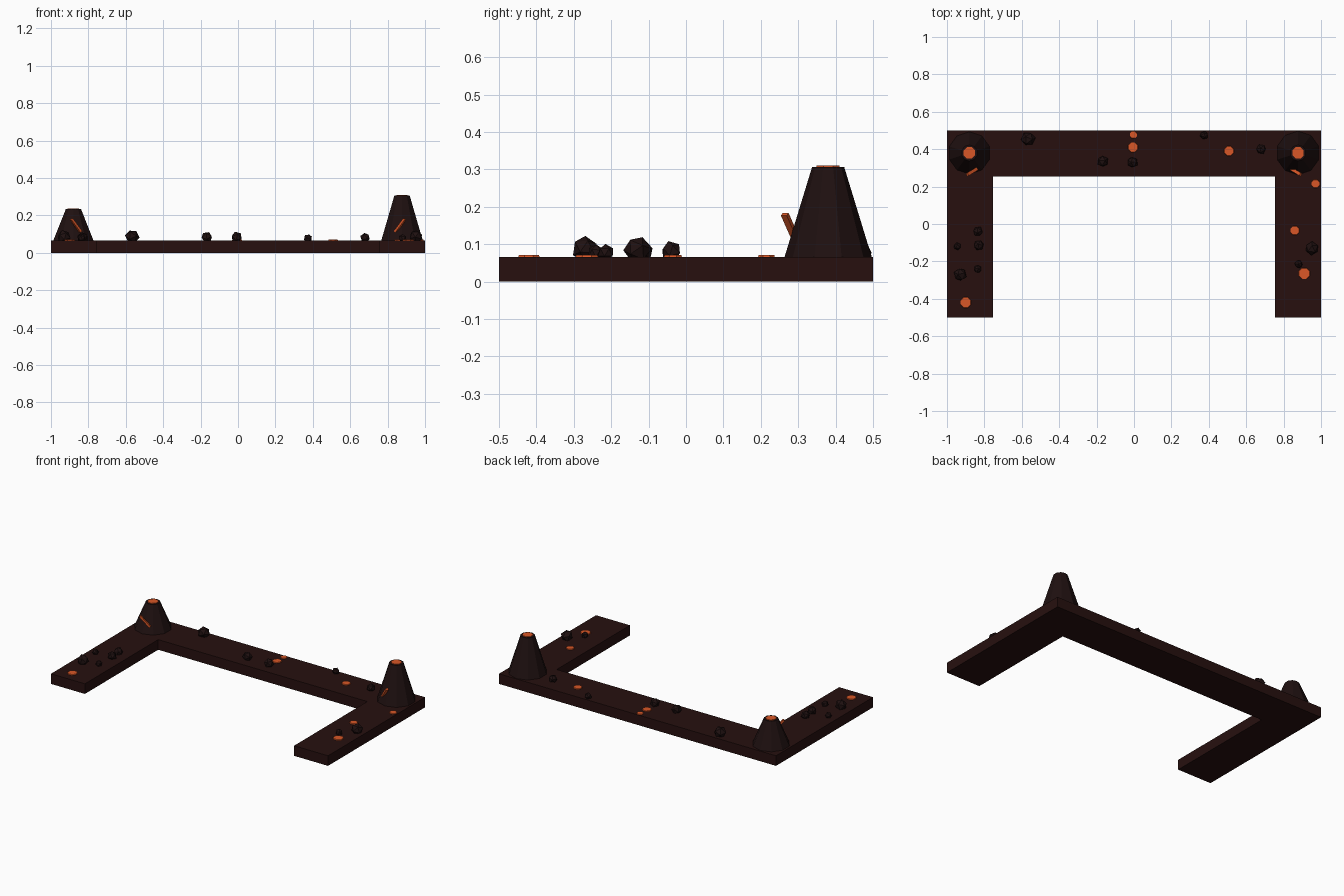
import bpy, bmesh, math, random
from mathutils import Vector, Matrix

if "Cube" in bpy.data.objects:
    bpy.data.objects.remove(bpy.data.objects["Cube"])

random.seed(4)
TOP = 0.066


def mat(name, rgb):
    m = bpy.data.materials.new(name)
    m.diffuse_color = (*rgb, 1)
    m.use_nodes = True
    m.node_tree.nodes["Principled BSDF"].inputs["Base Color"].default_value = m.diffuse_color
    return m


BASALT = mat("dark basalt", (0.020, 0.0052, 0.0048))
ROCK = mat("charred rock", (0.0135, 0.0052, 0.0052))
LAVA = mat("glowing lava", (0.70, 0.095, 0.02))


def finish(name, bm, material):
    bmesh.ops.recalc_face_normals(bm, faces=bm.faces)
    me = bpy.data.meshes.new(name)
    bm.to_mesh(me)
    bm.free()
    me.materials.append(material)
    ob = bpy.data.objects.new(name, me)
    bpy.context.collection.objects.link(ob)
    return ob


def cone(name, x, y, z0, z1, r0, r1, sides, material, turn=0.0):
    bm = bmesh.new()
    bmesh.ops.create_cone(bm, cap_ends=True, segments=sides, radius1=r0, radius2=r1, depth=z1 - z0,
                          matrix=Matrix.Translation((x, y, (z0 + z1) / 2)) @ Matrix.Rotation(turn, 4, 'Z'))
    return finish(name, bm, material)


# U-shaped slab
bm = bmesh.new()
outline = [(-1, -.5), (-.755, -.5), (-.755, .255), (.755, .255),
           (.755, -.5), (1, -.5), (1, .5), (-1, .5)]
face = bm.faces.new([bm.verts.new((x, y, 0)) for x, y in outline])
ext = bmesh.ops.extrude_face_region(bm, geom=[face])
bmesh.ops.translate(bm, vec=(0, 0, TOP), verts=[v for v in ext["geom"] if isinstance(v, bmesh.types.BMVert)])
finish("slab", bm, BASALT)

# Corner volcanoes: cone, glowing crater, leaning lava streak
for side, x, height, r0, r1 in [("left", -.88, .233, .115, .043), ("right", .877, .306, .118, .043)]:
    cone(side + "_volcano", x, .38, TOP - .005, height, r0, r1, 10, ROCK)
    cone(side + "_crater_lava", x, .38, height - .005, height + .004, .033, .033, 8, LAVA, math.pi / 8)
    s = math.copysign(1, x)
    axis = Vector((s * .05, -.03, .068))
    rot = axis.to_track_quat('Z', 'Y').to_matrix().to_4x4()
    bm = bmesh.new()
    bmesh.ops.create_cube(bm, size=1, matrix=Matrix.Translation((s * .866, .279, .146)) @ rot
                          @ Matrix.Diagonal((.018, .012, .09, 1)))
    finish(side + "_lava_streak", bm, LAVA)

# Lava pools: x, y, radius
pools = [(-.005, .41, .030), (-.003, .477, .022), (.508, .39, .029), (.97, .215, .025),
         (.86, -.035, .027), (.91, -.265, .034), (-.90, -.42, .032)]
for i, (x, y, r) in enumerate(pools):
    cone(f"lava_pool_{i + 1}", x, y, TOP - .003, TOP + .005, r, r * .9, 8, LAVA, math.pi / 8)

# Rocks: x, y, radius
rocks = [(-.565, .455, .038), (-.167, .335, .030), (-.008, .33, .030), (.375, .475, .023),
         (.68, .40, .027), (-.835, -.04, .027), (-.945, -.12, .021), (-.83, -.115, .029),
         (-.93, -.27, .036), (-.835, -.24, .022), (.95, -.13, .036), (.88, -.215, .022)]
for i, (x, y, r) in enumerate(rocks):
    bm = bmesh.new()
    spin = Matrix.Rotation(random.uniform(0, 6), 4, 'Z') @ Matrix.Rotation(random.uniform(0, 6), 4, 'X')
    bmesh.ops.create_icosphere(bm, subdivisions=1, radius=r, matrix=spin)
    for v in bm.verts:
        v.co = v.co * random.uniform(.93, 1.07)
        v.co += Vector((x, y, TOP + .55 * r))
    finish(f"rock_{i + 1}", bm, ROCK)
